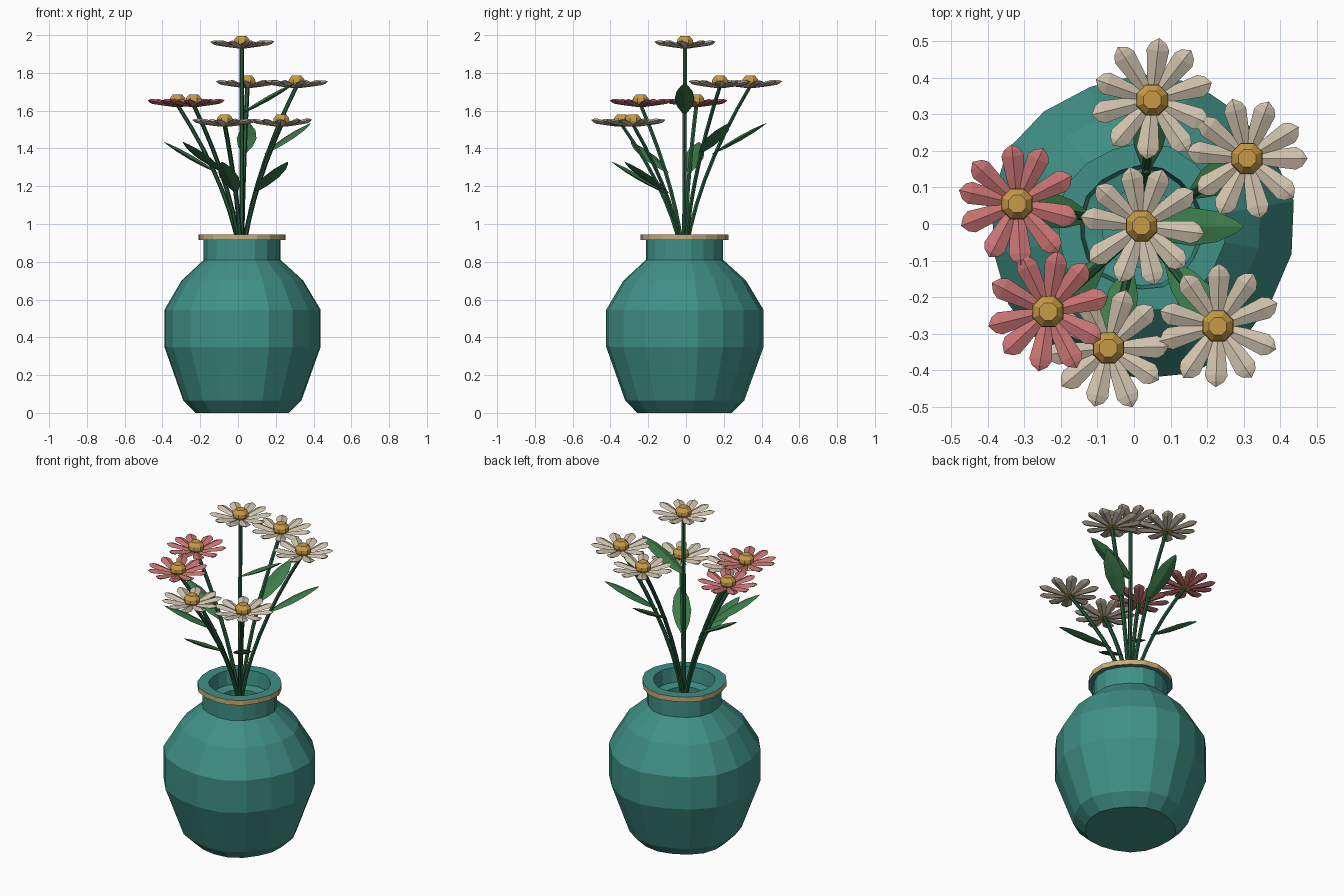
import bpy, bmesh, math, random
from mathutils import Vector

random.seed(4)
cube = bpy.data.objects.get("Cube")
if cube:
    bpy.data.objects.remove(cube)


def material(name, rgb):
    m = bpy.data.materials.new(name)
    m.use_nodes = True
    m.diffuse_color = (*rgb, 1)
    m.node_tree.nodes["Principled BSDF"].inputs["Base Color"].default_value = (*rgb, 1)
    return m


teal = material("teal_glaze", (0.05, 0.28, 0.24))
tan = material("tan_rim", (0.60, 0.41, 0.18))
cream = material("cream_petal", (0.62, 0.53, 0.41))
pink = material("pink_petal", (0.58, 0.17, 0.17))
gold = material("gold_centre", (0.58, 0.33, 0.06))
stem_green = material("stem_green", (0.02, 0.11, 0.045))
leaf_green = material("leaf_green", (0.045, 0.20, 0.07))

AXIS = Vector((0.02, -0.01, 0))
UP = Vector((0, 0, 1))


def finish(bm, name, *mats):
    bmesh.ops.recalc_face_normals(bm, faces=bm.faces)
    mesh = bpy.data.meshes.new(name)
    bm.to_mesh(mesh)
    bm.free()
    for m in mats:
        mesh.materials.append(m)
    obj = bpy.data.objects.new(name, mesh)
    bpy.context.collection.objects.link(obj)
    return obj


def bridge(bm, a, b):
    n = len(a)
    return [bm.faces.new((a[i], a[(i + 1) % n], b[(i + 1) % n], b[i])) for i in range(n)]


def lathe(bm, centre, profile, sides, wobble=0.0):
    """Stack rings of (radius, height) and cap both ends."""
    rings = []
    for r, z in profile:
        ring = []
        for i in range(sides):
            a = math.tau * (i + 0.5) / sides
            rad = r * (1 + wobble * math.sin(5 * a + 1))
            ring.append(bm.verts.new(centre + Vector((rad * math.cos(a), rad * math.sin(a), z))))
        rings.append(ring)
    rows = [bridge(bm, a, b) for a, b in zip(rings, rings[1:])]
    bm.faces.new(rings[0])
    bm.faces.new(rings[-1])
    return rows


def blade(bm, base, direction, length, width, thick, sections):
    """Pointed, ridged blade with a diamond cross-section."""
    d = direction.normalized()
    side = UP.cross(d).normalized()
    normal = d.cross(side)
    rings = []
    for t, w in sections:
        c = base + d * length * t
        offs = (side * width * w / 2, normal * thick * w / 2,
                -side * width * w / 2, -normal * thick * w / 2)
        rings.append([bm.verts.new(c + o) for o in offs])
    for a, b in zip(rings, rings[1:]):
        bridge(bm, a, b)
    bm.faces.new(rings[0])
    tip = bm.verts.new(base + d * length)
    for i in range(4):
        bm.faces.new((rings[-1][i], rings[-1][(i + 1) % 4], tip))


# Vase: outside wall, rim and hollow neck in one turned shape
vase_profile = [(0.25, 0), (0.315, 0.065), (0.417, 0.35), (0.417, 0.545),
                (0.325, 0.70), (0.205, 0.81), (0.205, 0.915), (0.232, 0.915),
                (0.232, 0.945), (0.17, 0.945), (0.16, 0.86), (0.11, 0.85), (0.11, 0.72)]
bm = bmesh.new()
rows = lathe(bm, AXIS, vase_profile, 18, 0.018)
for face in rows[7]:
    face.material_index = 1
finish(bm, "vase", teal, tan)

PETAL = [(0, 0.45), (0.35, 0.75), (0.78, 1), (0.9, 0.7)]
LEAF = [(0, 0.12), (0.25, 0.75), (0.5, 1), (0.75, 0.8), (0.92, 0.35)]


def stem_point(head, t, foot=0.73):
    p = AXIS.lerp(Vector((head.x, head.y, 0)), t ** 1.7)
    p.z = foot + (head.z - foot) * t
    return p


def flower(name, x, y, z, turn, petal_mat):
    head = Vector((x, y, z))

    # Petals, slightly cupped
    bm = bmesh.new()
    for i in range(10):
        a = math.radians(turn + 36 * i + random.uniform(-4, 4))
        out = Vector((math.cos(a), math.sin(a), 0))
        length = 0.15 + random.uniform(-0.006, 0.006)
        blade(bm, head + out * 0.022 - UP * 0.024, out + UP * 0.2,
              length, 0.062, 0.026, PETAL)
    finish(bm, name + "_petals", petal_mat)

    # Faceted centre
    bm = bmesh.new()
    lathe(bm, head, [(0.03, -0.03), (0.046, -0.002), (0.044, 0.016), (0.026, 0.036)], 8)
    finish(bm, name + "_centre", gold)

    # Curved stem
    bm = bmesh.new()
    rings = []
    for k in range(9):
        p = stem_point(head - UP * 0.02, k / 8)
        rings.append([bm.verts.new(p + Vector((math.cos(a), math.sin(a), 0)) * 0.012)
                      for a in (math.tau * j / 6 for j in range(6))])
    for a, b in zip(rings, rings[1:]):
        bridge(bm, a, b)
    bm.faces.new(rings[0])
    bm.faces.new(rings[-1])
    finish(bm, name + "_stem", stem_green)

    # Leaf reaching outwards from the stem
    out = Vector((x, y, 0)) - AXIS
    out = out.normalized() if out.length > 0.05 else Vector((1, 0, 0))
    base = stem_point(head, (z - 0.38 - 0.73) / (z - 0.73)) - out * 0.01
    bm = bmesh.new()
    blade(bm, base, out * 0.30 + UP * 0.17, 0.335, 0.105, 0.025, LEAF)
    finish(bm, name + "_leaf", leaf_green)


flower("tall_flower", 0.02, -0.005, 1.96, 103, cream)
flower("back_flower", 0.05, 0.34, 1.75, 85, cream)
flower("back_left_flower", 0.31, 0.18, 1.75, 104, cream)
flower("front_left_flower", 0.23, -0.28, 1.545, 90, cream)
flower("front_flower", -0.07, -0.34, 1.545, 77, cream)
flower("right_flower", -0.32, 0.055, 1.65, 97, pink)
flower("front_right_flower", -0.235, -0.24, 1.65, 83, pink)
